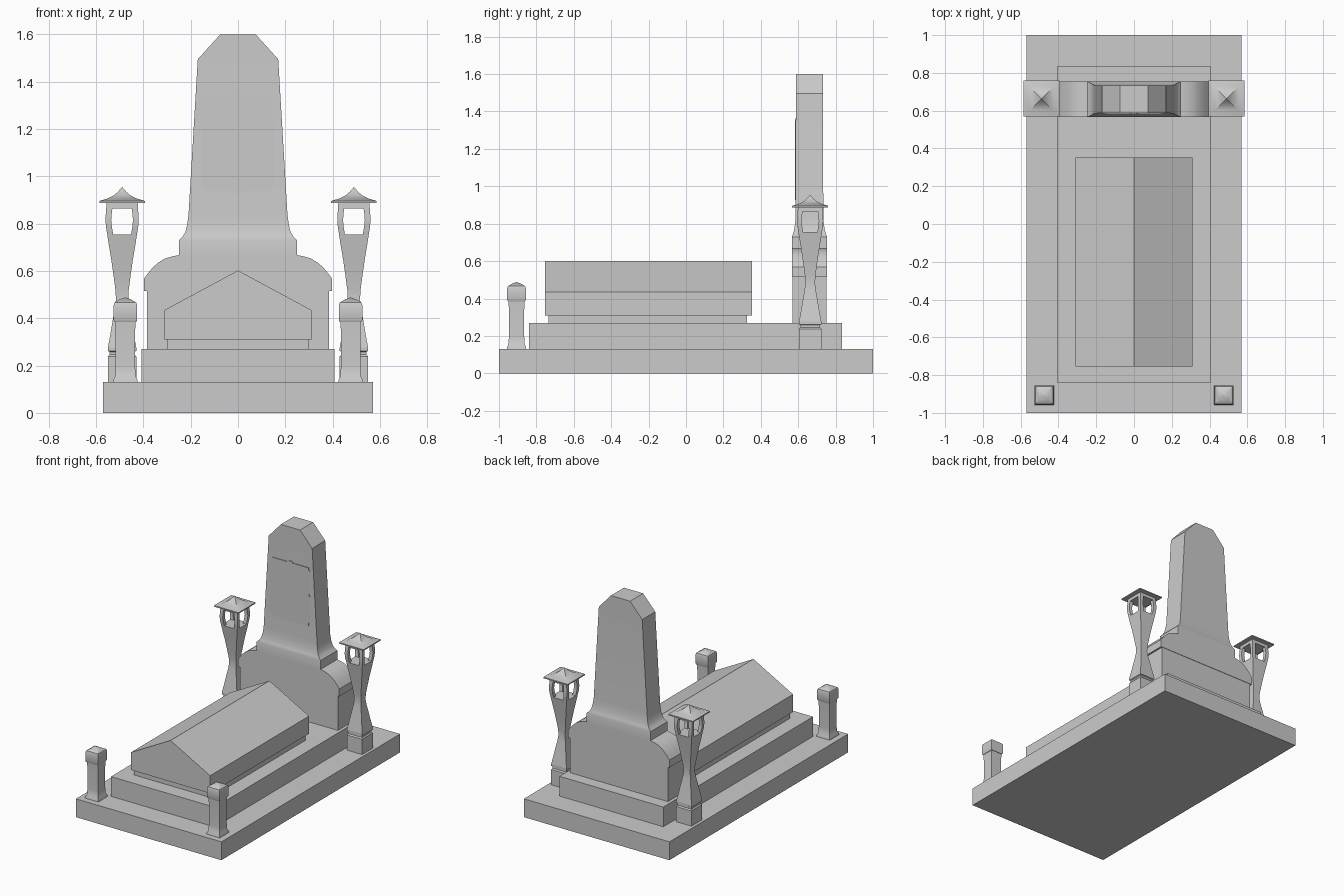
import bpy, bmesh
from mathutils import Vector, Matrix

if "Cube" in bpy.data.objects:
    bpy.data.objects.remove(bpy.data.objects["Cube"])


def finish(bm, name, angle=0.6):
    bmesh.ops.recalc_face_normals(bm, faces=bm.faces)
    me = bpy.data.meshes.new(name)
    bm.to_mesh(me)
    bm.free()
    ob = bpy.data.objects.new(name, me)
    bpy.context.collection.objects.link(ob)
    bpy.ops.object.select_all(action='DESELECT')
    bpy.context.view_layer.objects.active = ob
    ob.select_set(True)
    bpy.ops.object.shade_smooth_by_angle(angle=angle)
    return ob


def loft(bm, rings):
    """Capped loft through rectangles (x0, x1, y0, y1, z)."""
    prev = None
    for x0, x1, y0, y1, z in rings:
        ring = [bm.verts.new(p) for p in ((x0, y0, z), (x1, y0, z), (x1, y1, z), (x0, y1, z))]
        if prev:
            for i in range(4):
                j = (i + 1) % 4
                bm.faces.new((prev[i], prev[j], ring[j], ring[i]))
        else:
            bm.faces.new(ring)
        prev = ring
    bm.faces.new(prev)


def square_loft(bm, cx, cy, profile):
    loft(bm, [(cx - h, cx + h, cy - h, cy + h, z) for h, z in profile])


def box(name, x, y0, y1, z0, z1):
    bm = bmesh.new()
    loft(bm, [(-x, x, y0, y1, z0), (-x, x, y0, y1, z1)])
    return finish(bm, name)


def extrude_profile(name, half, y0, y1):
    """Mirror a right-hand xz outline and extrude it along y."""
    outline = half + [(-x, z) for x, z in reversed(half) if x > 0]
    bm = bmesh.new()
    f = bm.faces.new([bm.verts.new((x, y0, z)) for x, z in outline])
    ext = bmesh.ops.extrude_face_region(bm, geom=[f])
    vs = [v for v in ext['geom'] if isinstance(v, bmesh.types.BMVert)]
    bmesh.ops.translate(bm, verts=vs, vec=(0, y1 - y0, 0))
    return finish(bm, name)


# Stepped base slabs
box("base_slab", 0.57, -1.0, 1.0, 0.0, 0.13)
box("upper_slab", 0.407, -0.84, 0.835, 0.13, 0.27)

# Gabled tomb on its plinth
box("tomb_plinth", 0.30, -0.735, 0.325, 0.27, 0.31)
extrude_profile("tomb_gable", [(0.31, 0.31), (0.31, 0.435), (0, 0.602)], -0.755, 0.352)

# Headstone: pedestal, rounded shoulders, tapering shaft with flared foot
CY = 0.66
box("headstone_pedestal", 0.384, CY - 0.091, CY + 0.091, 0.27, 0.515)
extrude_profile("headstone_shoulders",
                [(0.397, 0.515), (0.397, 0.568), (0.381, 0.59), (0.36, 0.615), (0.337, 0.635),
                 (0.31, 0.652), (0.28, 0.661), (0.25, 0.667)], CY - 0.094, CY + 0.094)
bm = bmesh.new()
loft(bm, [(-x, x, CY - y, CY + y, z) for x, y, z in
          [(0.25, 0.094, 0.66), (0.25, 0.094, 0.73), (0.234, 0.088, 0.745), (0.222, 0.082, 0.766),
           (0.214, 0.077, 0.80), (0.209, 0.074, 0.84), (0.17, 0.073, 1.495), (0.075, 0.073, 1.6)]])
finish(bm, "headstone_shaft")

# Thin plaque with stepped corners
extrude_profile("plaque",
                [(0.012, 0.928), (0.02, 0.938), (0.145, 0.938), (0.145, 0.96), (0.155, 0.965),
                 (0.155, 1.15), (0.148, 1.155), (0.148, 1.165), (0.155, 1.17), (0.155, 1.33),
                 (0.145, 1.335), (0.145, 1.352), (0.02, 1.352), (0.012, 1.362)], 0.582, 0.60)

for side, sx in (("left", -1), ("right", 1)):
    # Lantern pillar: pedestal and waisted stem
    lx, ly = sx * 0.49, 0.664
    bm = bmesh.new()
    square_loft(bm, lx, ly, [(0.06, 0.13), (0.06, 0.238), (0.053, 0.246), (0.053, 0.258),
                             (0.06, 0.262), (0.06, 0.276)])
    finish(bm, f"lantern_pedestal_{side}")
    bm = bmesh.new()
    square_loft(bm, lx, ly, [(0.06, 0.276), (0.05, 0.33), (0.04, 0.39), (0.031, 0.44),
                             (0.026, 0.48), (0.028, 0.52), (0.036, 0.58), (0.046, 0.65),
                             (0.056, 0.71), (0.063, 0.755)])
    finish(bm, f"lantern_stem_{side}")

    # Four bowed corner posts around the open lantern
    bm = bmesh.new()
    bow = [(0.063, 0.038, 0.755), (0.068, 0.043, 0.785), (0.07, 0.046, 0.815),
           (0.069, 0.044, 0.84), (0.067, 0.041, 0.865)]
    for ax in (-1, 1):
        for ay in (-1, 1):
            loft(bm, [(lx + ax * i, lx + ax * o, ly + ay * i, ly + ay * o, z) for o, i, z in bow])
    finish(bm, f"lantern_posts_{side}")

    # Head band and concave roof
    bm = bmesh.new()
    square_loft(bm, lx, ly, [(0.067, 0.865), (0.066, 0.89)])
    finish(bm, f"lantern_band_{side}")
    bm = bmesh.new()
    square_loft(bm, lx, ly, [(0.096, 0.888), (0.096, 0.896), (0.062, 0.906), (0.036, 0.919),
                             (0.018, 0.934), (0.001, 0.954)])
    finish(bm, f"lantern_roof_{side}")

    # Short front bollard with flared foot and domed cap
    bm = bmesh.new()
    square_loft(bm, sx * 0.476, -0.906, [(0.052, 0.13), (0.05, 0.142), (0.043, 0.155),
                                         (0.041, 0.20), (0.041, 0.34), (0.043, 0.39)])
    finish(bm, f"bollard_shaft_{side}")
    bm = bmesh.new()
    square_loft(bm, sx * 0.476, -0.906, [(0.046, 0.385), (0.05, 0.393), (0.05, 0.455), (0.046, 0.466),
                                         (0.025, 0.479), (0.001, 0.488)])
    finish(bm, f"bollard_cap_{side}")
